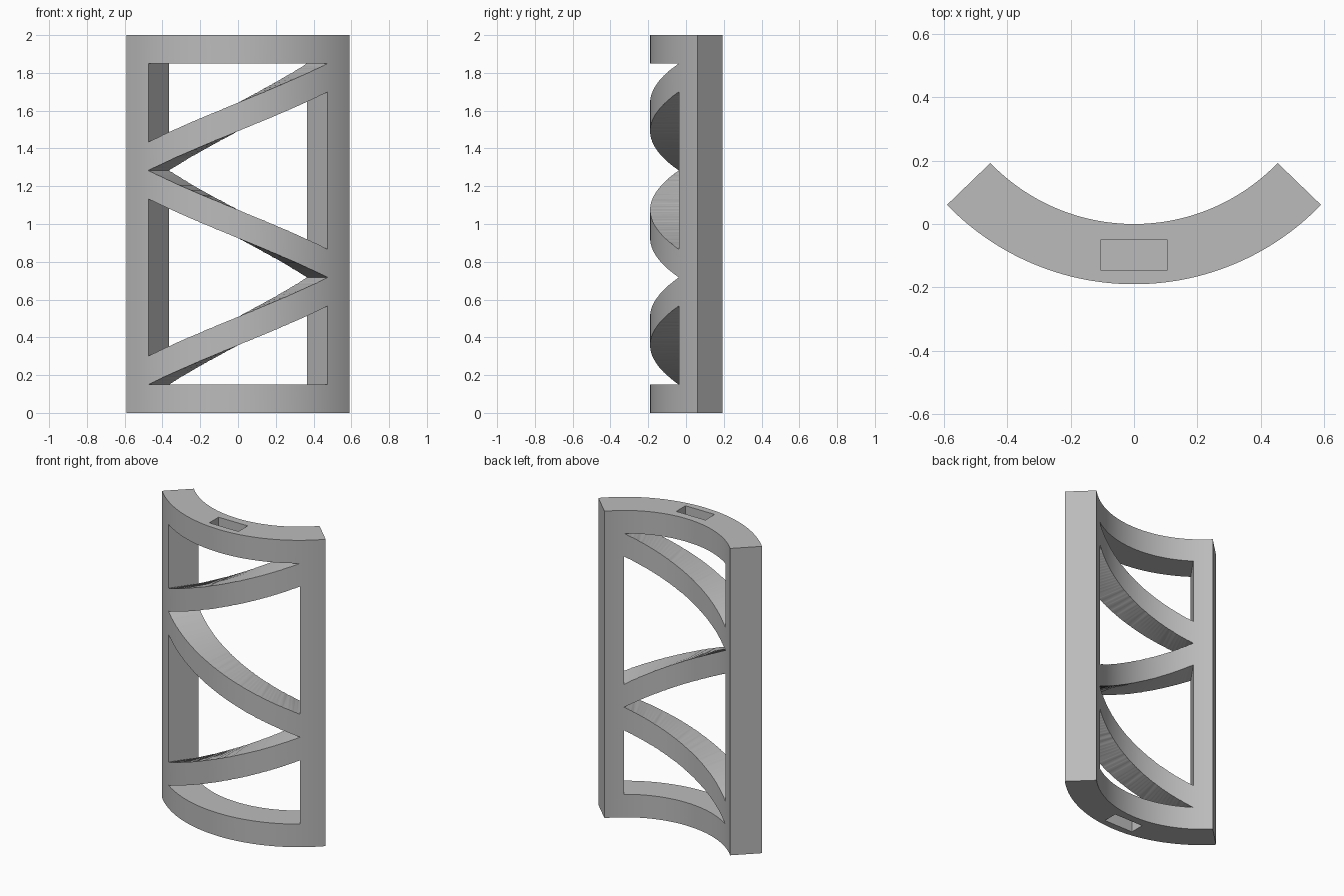
import bpy, bmesh
from math import sin, cos, radians

default = bpy.data.objects.get("Cube")
if default:
    bpy.data.objects.remove(default, do_unlink=True)

R_IN, R_OUT = 0.63, 0.82      # inner and outer radius of the curved panel
HALF, OPEN = 46.0, 35.4       # half angles of the panel and of its opening
HEIGHT, RAIL = 2.0, 0.15      # total height, height of rails and braces
BAY = (HEIGHT - 2 * RAIL) / 3

grey = bpy.data.materials.new("plain grey")
grey.use_nodes = True
colour = (0.5, 0.5, 0.5, 1)
grey.diffuse_color = colour
grey.node_tree.nodes["Principled BSDF"].inputs["Base Color"].default_value = colour


def make_object(name, bm):
    bmesh.ops.recalc_face_normals(bm, faces=bm.faces)
    mesh = bpy.data.meshes.new(name)
    bm.to_mesh(mesh)
    bm.free()
    mesh.materials.append(grey)
    obj = bpy.data.objects.new(name, mesh)
    bpy.context.collection.objects.link(obj)
    return obj


def arc_block(name, half, r0, r1, left, right, steps):
    """Curved block; left and right give (bottom, top) heights at its ends."""
    bm = bmesh.new()
    rings = []
    for i in range(steps + 1):
        t = i / steps
        a = radians(-half + 2 * half * t)
        low, high = (l + (r - l) * t for l, r in zip(left, right))
        rings.append([bm.verts.new((r * sin(a), R_IN - r * cos(a), z))
                      for r, z in ((r0, low), (r1, low), (r1, high), (r0, high))])
    for a, b in zip(rings, rings[1:]):
        for j in range(4):
            k = (j + 1) % 4
            bm.faces.new((a[j], a[k], b[k], b[j]))
    bm.faces.new(rings[0])
    bm.faces.new(rings[-1])
    # Collapse the pointed end of triangular openings
    bmesh.ops.remove_doubles(bm, verts=bm.verts, dist=1e-5)
    bmesh.ops.dissolve_degenerate(bm, edges=bm.edges, dist=1e-6)
    if left != right:
        bmesh.ops.triangulate(bm, faces=bm.faces)
    return make_object(name, bm)


def slot_cutter(name, z):
    bm = bmesh.new()
    bmesh.ops.create_cube(bm, size=1)
    bmesh.ops.scale(bm, vec=(0.21, 0.095, 0.2), verts=bm.verts)
    bmesh.ops.translate(bm, vec=(0, -0.0975, z), verts=bm.verts)
    return make_object(name, bm)


# Curved panel that becomes posts, rails and zigzag braces
frame = arc_block("curved_lattice_frame", HALF, R_IN, R_OUT,
                  (0, HEIGHT), (0, HEIGHT), 64)

# Triangular openings between the braces
z0, z1, z2, z3 = (RAIL + BAY * i for i in range(4))
openings = [
    ((z0, z0), (z0, z1 - RAIL)),
    ((z0 + RAIL, z2 - RAIL), (z1, z1)),
    ((z2, z2), (z1 + RAIL, z3 - RAIL)),
    ((z2 + RAIL, z3), (z3, z3)),
]
cutters = [arc_block("opening_cutter", OPEN, 0.5, 0.95, left, right, 48)
           for left, right in openings]

# Blind slots in the top and bottom rails
cutters += [slot_cutter("slot_cutter", z) for z in (0, HEIGHT)]

bpy.ops.object.select_all(action='DESELECT')
frame.select_set(True)
bpy.context.view_layer.objects.active = frame
for cutter in cutters:
    cutter.hide_render = True
    mod = frame.modifiers.new("cut", 'BOOLEAN')
    mod.operation = 'DIFFERENCE'
    mod.solver = 'EXACT'
    mod.object = cutter
    bpy.ops.object.modifier_apply(modifier=mod.name)
    bpy.data.objects.remove(cutter, do_unlink=True)

bpy.ops.object.shade_smooth_by_angle(angle=radians(30))
